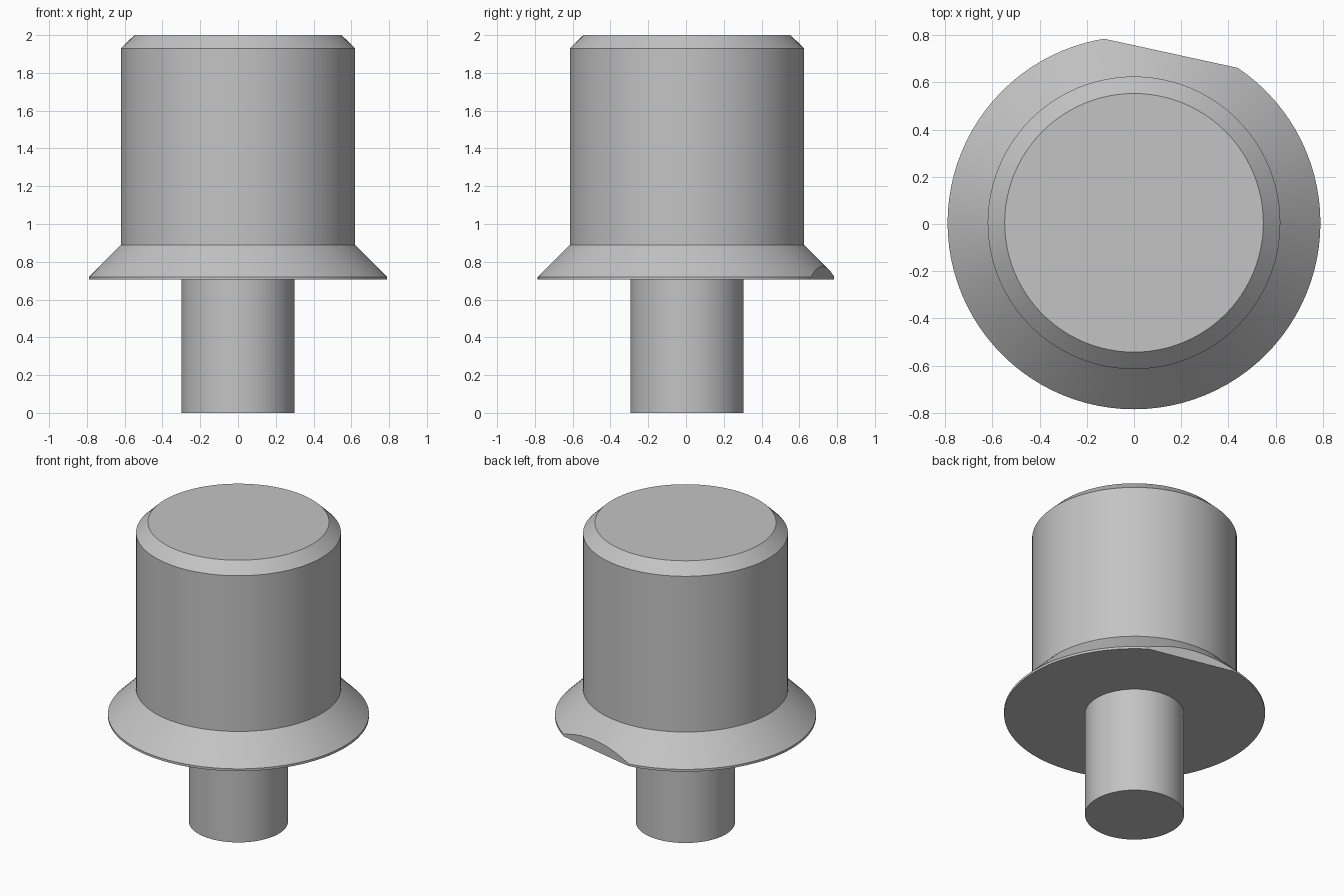
import bpy, bmesh, math
from mathutils import Vector

cube = bpy.data.objects.get("Cube")
if cube:
    bpy.data.objects.remove(cube, do_unlink=True)

SEGMENTS = 96
CENTRE_Y = 0.005

steel = bpy.data.materials.new("plain_grey")
steel.use_nodes = True
colour = (0.55, 0.55, 0.55, 1)
steel.diffuse_color = colour
steel.node_tree.nodes["Principled BSDF"].inputs["Base Color"].default_value = colour

# Turned pin: stem, flange, cone, body, chamfer as (radius, height)
profile = [(0.3, 0), (0.3, 0.705), (0.79, 0.705), (0.79, 0.72),
           (0.62, 0.89), (0.62, 1.93), (0.548, 2)]

bm = bmesh.new()
rings = []
for radius, z in profile:
    ring = []
    for i in range(SEGMENTS):
        a = math.tau * i / SEGMENTS
        ring.append(bm.verts.new((radius * math.cos(a), radius * math.sin(a), z)))
    rings.append(ring)
for low, high in zip(rings, rings[1:]):
    for i in range(SEGMENTS):
        j = (i + 1) % SEGMENTS
        bm.faces.new((low[i], low[j], high[j], high[i]))
bm.faces.new(rings[0][::-1])
bm.faces.new(rings[-1])

# Locating flat cut into the flange rim
angle = math.radians(12.3)
normal = Vector((math.sin(angle), math.cos(angle), 0))
cut = bmesh.ops.bisect_plane(bm, geom=bm.verts[:] + bm.edges[:] + bm.faces[:],
                             plane_co=normal * 0.735, plane_no=normal,
                             clear_outer=True)
edges = [e for e in cut["geom_cut"] if isinstance(e, bmesh.types.BMEdge)]
bmesh.ops.contextual_create(bm, geom=edges)
bmesh.ops.recalc_face_normals(bm, faces=bm.faces[:])

mesh = bpy.data.meshes.new("locating_pin")
bm.to_mesh(mesh)
bm.free()
mesh.materials.append(steel)
pin = bpy.data.objects.new("locating_pin", mesh)
pin.location.y = CENTRE_Y
bpy.context.collection.objects.link(pin)

# Smooth round walls, crisp rims
bpy.ops.object.select_all(action="DESELECT")
pin.select_set(True)
bpy.context.view_layer.objects.active = pin
bpy.ops.object.shade_smooth_by_angle(angle=math.radians(25))
